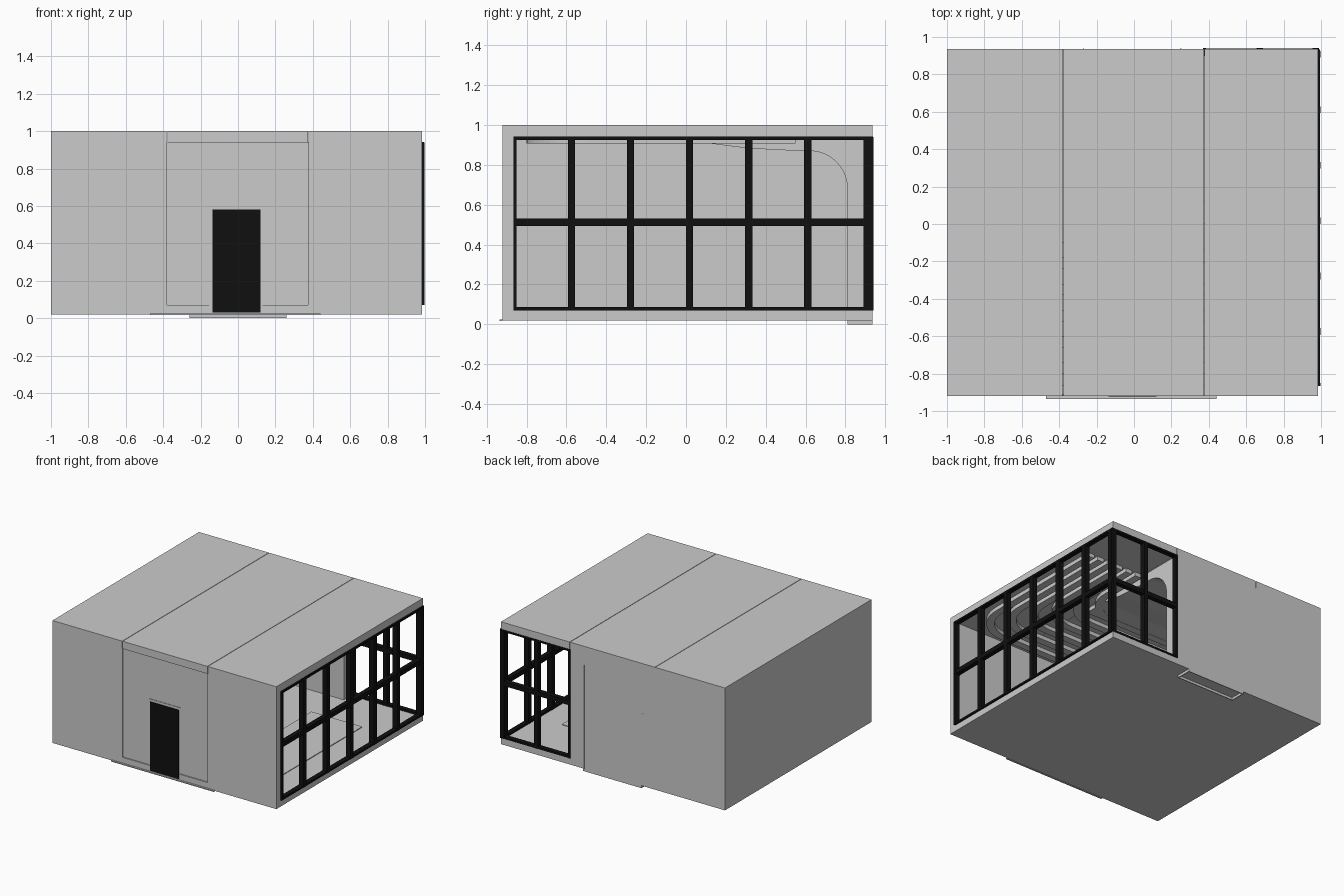
import bpy, bmesh, math

if "Cube" in bpy.data.objects:
    bpy.data.objects.remove(bpy.data.objects["Cube"])

black = bpy.data.materials.new("black_metal")
black.diffuse_color = (0.005, 0.005, 0.005, 1)
black.use_nodes = True
black.node_tree.nodes["Principled BSDF"].inputs["Base Color"].default_value = black.diffuse_color


def finish(name, bm, mat=None):
    bmesh.ops.recalc_face_normals(bm, faces=bm.faces)
    me = bpy.data.meshes.new(name)
    bm.to_mesh(me)
    bm.free()
    ob = bpy.data.objects.new(name, me)
    bpy.context.collection.objects.link(ob)
    if mat:
        me.materials.append(mat)
    return ob


def box(name, x, y, z, mat=None):
    bm = bmesh.new()
    bmesh.ops.create_cube(bm, size=1)
    for v in bm.verts:
        v.co = [lo + (c + 0.5) * (hi - lo) for c, (lo, hi) in zip(v.co, (x, y, z))]
    return finish(name, bm, mat)


def prism(name, points, offset, mat=None):
    bm = bmesh.new()
    f = bm.faces.new([bm.verts.new(p) for p in points])
    ext = bmesh.ops.extrude_face_region(bm, geom=[f])
    bmesh.ops.translate(bm, vec=offset,
                        verts=[g for g in ext["geom"] if isinstance(g, bmesh.types.BMVert)])
    return finish(name, bm, mat)


X0, X1, Y0, Y1 = -1.0, 0.984, -0.92, 0.935
SEAMS = (-0.38, 0.375)

# Floor, and roof in three slabs split by fine seams
box("floor", (X0, X1), (Y0, Y1), (0.02, 0.07))
for name, a, b in (("left", X0, SEAMS[0] - 0.002), ("middle", SEAMS[0] + 0.002, SEAMS[1] - 0.002),
                   ("right", SEAMS[1] + 0.002, X1)):
    box("roof_" + name, (a, b), (Y0, Y1), (0.94, 1.0))

# Outer walls
W = (0.07, 0.94)
box("left_wall", (X0, -0.94), (Y0, Y1), W)
box("front_wall_left", (-0.94, SEAMS[0]), (Y0, -0.86), W)
box("front_wall_right", (SEAMS[1], X1), (Y0, -0.86), W)
box("back_wall", (-0.94, 0.37), (0.875, Y1), W)

# Slightly recessed entrance wall around the door
F = (-0.911, -0.86)
box("entrance_wall_left", (SEAMS[0], -0.155), F, W)
box("entrance_wall_right", (0.13, SEAMS[1]), F, W)
box("entrance_wall_top", (-0.155, 0.13), F, (0.6, 0.94))

# Front door and its frame
D = (-0.915, -0.865)
box("door_frame_left", (-0.155, -0.135), D, (0.03, 0.6))
box("door_frame_right", (0.12, 0.13), D, (0.03, 0.6))
box("door_frame_top", (-0.135, 0.12), D, (0.58, 0.6))
box("front_door", (-0.135, 0.12), (-0.922, -0.88), (0.03, 0.58), black)
box("front_sill", (-0.47, 0.44), (-0.935, Y0), (0.018, 0.025))

# Back doorway trim and hollow step under the floor
for x in (0.25, -0.27):
    box("back_trim", (x - 0.004, x + 0.004), (Y1, Y1 + 0.002), (0.02, 0.85 if x > 0 else 0.6))
for y in (0.81, 0.929):
    box("step_long_side", (-0.26, 0.26), (y, y + 0.006), (0, 0.02))
for x in (-0.26, 0.254):
    box("step_short_side", (x, x + 0.006), (0.816, 0.929), (0, 0.02))

# Window grid on the right side
G = (0.955, 0.997)
for i in range(6):
    y = -0.575 + 0.2965 * i
    box("side_mullion", G, (y - 0.018, y + 0.018), W, black)
box("side_frame_end", G, (-0.865, -0.85), W, black)
for z, h in ((0.078, 0.008), (0.512, 0.018), (0.934, 0.008)):
    box("side_rail", (0.957, 0.995), (-0.865, 0.934), (z - h, z + h), black)
    box("back_rail", (0.37, 0.99), (0.9, 0.938), (z - h, z + h), black)
# Window grid wrapping round the back corner
for x, h in ((0.378, 0.008), (0.672, 0.018), (0.972, 0.018)):
    box("back_mullion", (x - h, x + h), (0.898, 0.94), W, black)

# Interior cove sweeping from the ceiling down the back wall
arc = [(0.62 + 0.19 * math.cos(t), 0.68 + 0.19 * math.sin(t))
       for t in [math.pi / 2 * i / 12 for i in range(13)]]
profile = [(0.875, 0.07), (0.81, 0.07)] + arc + [(0.45, 0.875), (0.28, 0.887), (0.1, 0.91),
                                               (-0.1, 0.91), (-0.1, 0.94), (0.875, 0.94)]
prism("back_cove", [(-0.94, y, z) for y, z in profile], (1.31, 0, 0))

# Ceiling ribbons: straight from the left wall, rounded turn, then toward the back
for k in range(6):
    cx, cy, r = 0.9 - 0.09 * k, -0.8 + 0.14 * k, 0.3

    def edge(d):
        turn = [(cx - r + (r - d) * math.sin(t), cy + r - (r - d) * math.cos(t))
                for t in [math.pi / 2 * i / 12 for i in range(13)]]
        return [(-0.94, cy + d)] + turn + [(cx - d, 0.55)]

    outline = edge(0) + edge(0.06)[::-1]
    prism("ceiling_ribbon", [(x, y, 0.908) for x, y in outline], (0, 0, 0.031))

# Low floor mat
box("floor_mat", (0.3, 0.75), (-0.6, 0.5), (0.07, 0.076))
